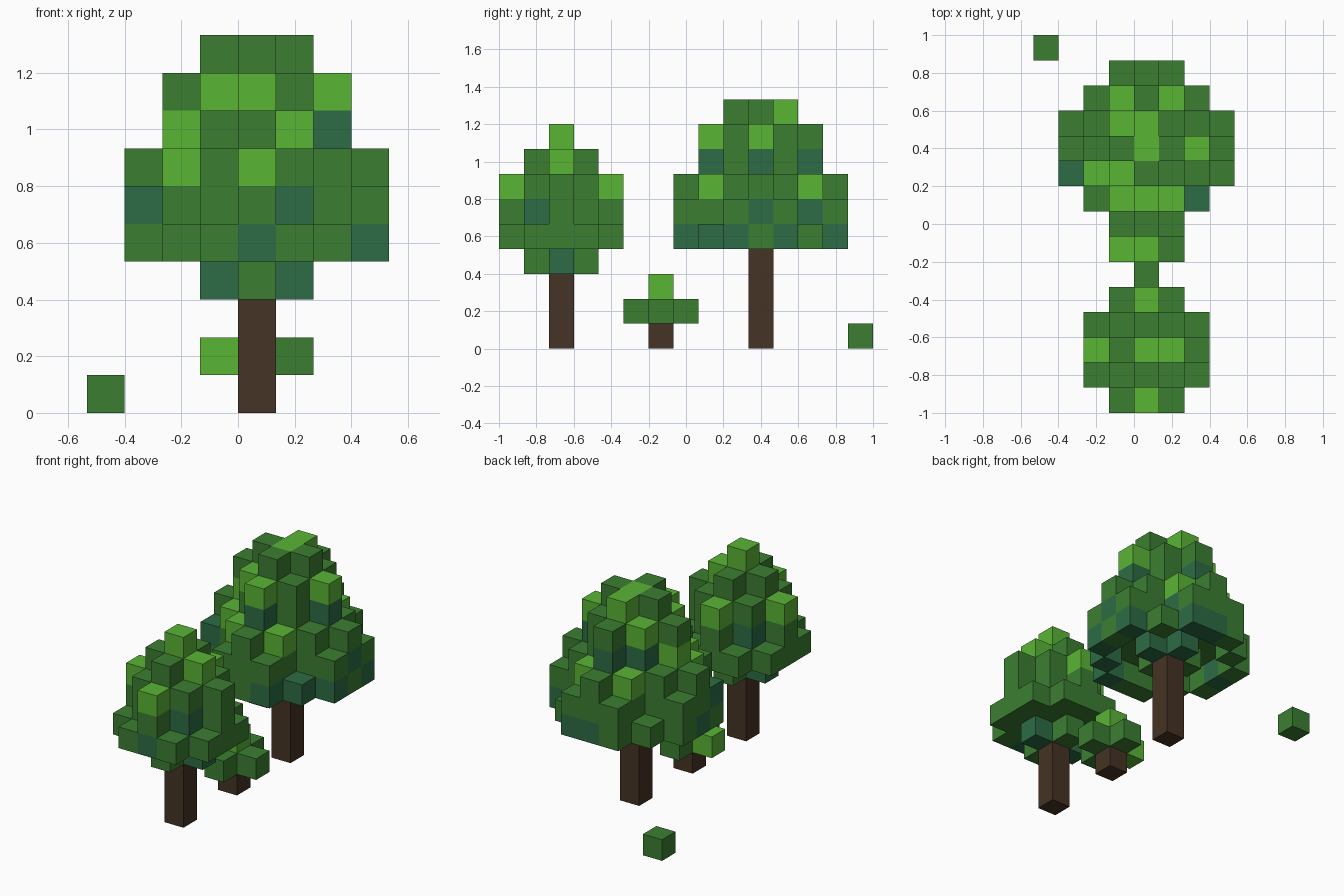
import bpy, bmesh
from mathutils import Vector

if "Cube" in bpy.data.objects:
    bpy.data.objects.remove(bpy.data.objects["Cube"])

U = 2 / 15                                # edge length of one block
ORIGIN = Vector((-4 * U, -7.5 * U, 0))    # corner of block (0, 0, 0)


def material(name, rgb):
    m = bpy.data.materials.new(name)
    m.use_nodes = True
    m.diffuse_color = (*rgb, 1)
    bsdf = next(n for n in m.node_tree.nodes if n.type == 'BSDF_PRINCIPLED')
    bsdf.inputs["Base Color"].default_value = (*rgb, 1)
    bsdf.inputs["Roughness"].default_value = 0.9
    return m


LEAF = material("leaf green", (0.044, 0.209, 0.032))
LIGHT = material("light leaf green", (0.102, 0.462, 0.036))
TEAL = material("deep teal green", (0.025, 0.150, 0.058))
BARK = material("bark brown", (0.060, 0.033, 0.018))

DIRS = [Vector(d) for d in ((1, 0, 0), (-1, 0, 0), (0, 1, 0),
                            (0, -1, 0), (0, 0, 1), (0, 0, -1))]


def blocks(name, cells, mats):
    """Outer skin of a set of blocks; cells maps (i, j, k) to a material index."""
    bm = bmesh.new()
    for cell, mat in cells.items():
        centre = Vector(cell) + Vector((0.5, 0.5, 0.5))
        for d in DIRS:
            if tuple(int(c + n) for c, n in zip(cell, d)) in cells:
                continue
            a = Vector((d.y, d.z, d.x)) / 2
            b = d.cross(a)
            c = centre + d / 2
            quad = (c - a - b, c + a - b, c + a + b, c - a + b)
            face = bm.faces.new([bm.verts.new(ORIGIN + p * U) for p in quad])
            face.material_index = mat
    bmesh.ops.remove_doubles(bm, verts=bm.verts, dist=U * 0.01)
    mesh = bpy.data.meshes.new(name)
    bm.to_mesh(mesh)
    bm.free()
    for m in mats:
        mesh.materials.append(m)
    obj = bpy.data.objects.new(name, mesh)
    bpy.context.collection.objects.link(obj)
    return obj


def trunk(name, i, j, height):
    blocks(name, {(i, j, k): 0 for k in range(height)}, [BARK])


def canopy(name, i, j, layers, light=(), teal=()):
    """Stacked round layers; each layer lists the allowed squared distances."""
    cells = {}
    for k, rings in layers.items():
        for a in range(-3, 4):
            for b in range(-3, 4):
                if a * a + b * b in rings:
                    cells[(i + a, j + b, k)] = 0
    for index, group in ((1, light), (2, teal)):
        for c in group:
            if c in cells:
                cells[c] = index
    blocks(name, cells, [LEAF, LIGHT, TEAL])


# Layer outlines, from a small cross to a wide disc
CROSS = (0, 1)
DIAMOND = (0, 1, 2, 4)
DISC = (0, 1, 2, 4, 5)
WIDE_DIAMOND = (0, 1, 2, 4, 5, 9)
WIDE_CROSS = (0, 1, 2, 4, 5, 9, 10)
RIM = (0, 1, 8, 9, 10)          # outer rim plus a cross around the trunk

# Small front tree
trunk("front_tree_trunk", 4, 2, 3)
canopy("front_tree_leaves", 4, 2,
       {3: CROSS, 4: DISC, 5: DIAMOND, 6: DIAMOND, 7: CROSS, 8: (0,)},
       light=[(4, 2, 8), (5, 2, 7), (4, 0, 6), (2, 2, 6), (4, 4, 6)],
       teal=[(5, 1, 5), (3, 3, 5), (4, 0, 4), (3, 2, 3), (5, 2, 3)])

# Large back tree
trunk("back_tree_trunk", 4, 10, 4)
canopy("back_tree_leaves", 4, 10,
       {4: RIM, 5: WIDE_CROSS, 6: WIDE_DIAMOND, 7: DIAMOND, 8: DIAMOND, 9: CROSS},
       light=[(4, 10, 9), (4, 11, 9), (4, 8, 8), (6, 10, 8), (3, 11, 8),
              (3, 9, 8), (2, 10, 7), (3, 8, 6), (5, 8, 6), (3, 12, 6),
              (5, 12, 6), (2, 9, 6)],
       teal=[(4, 8, 7), (6, 10, 7), (4, 12, 7), (3, 11, 7), (7, 10, 5),
             (5, 12, 5), (1, 9, 5), (5, 7, 4), (6, 8, 4), (7, 9, 4),
             (7, 11, 4), (5, 13, 4), (4, 13, 4), (1, 10, 4), (5, 10, 4),
             (4, 11, 4)])

# Bush between the trees
trunk("bush_trunk", 4, 6, 1)
canopy("bush_leaves", 4, 6, {1: CROSS, 2: (0,)},
       light=[(4, 6, 2), (3, 6, 1)])

# Single leaf block on the ground
blocks("loose_leaf_block", {(0, 14, 0): 0}, [LEAF])
